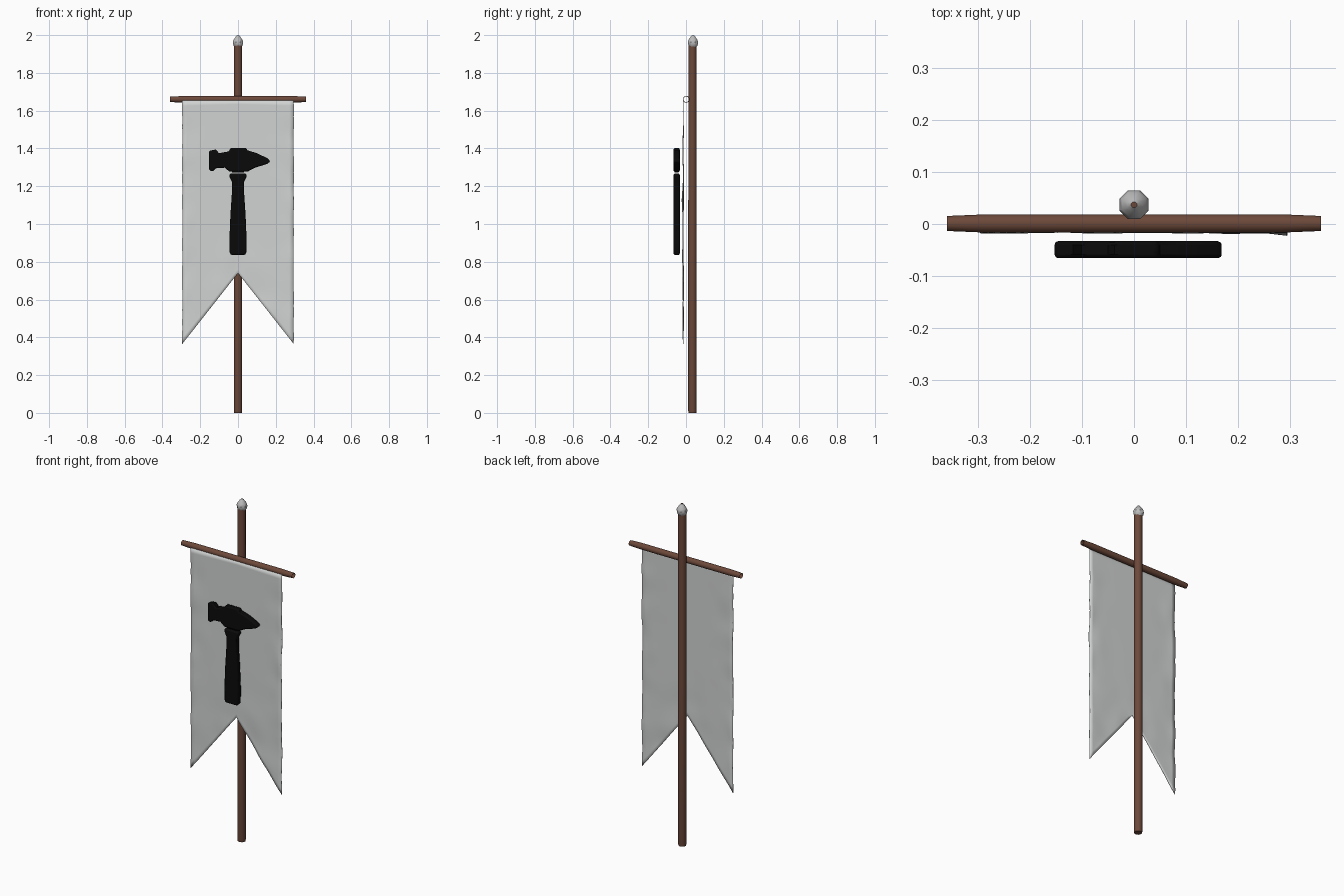
import bpy, bmesh, math
from mathutils import Matrix, noise, Vector

cube = bpy.data.objects.get("Cube")
if cube:
    bpy.data.objects.remove(cube, do_unlink=True)


def material(name, rgb, rough=0.8):
    m = bpy.data.materials.new(name)
    m.use_nodes = True
    m.diffuse_color = (*rgb, 1)
    bsdf = m.node_tree.nodes["Principled BSDF"]
    bsdf.inputs["Base Color"].default_value = (*rgb, 1)
    bsdf.inputs["Roughness"].default_value = rough
    return m


wood = material("brown wood", (0.15, 0.066, 0.042))
cloth_grey = material("pale grey cloth", (0.64, 0.65, 0.65))
metal = material("grey metal", (0.50, 0.50, 0.50))
black = material("black emblem", (0.003, 0.003, 0.003))


def finish(name, bm, mats, angle=40):
    bmesh.ops.recalc_face_normals(bm, faces=bm.faces)
    mesh = bpy.data.meshes.new(name)
    bm.to_mesh(mesh)
    bm.free()
    for m in mats:
        mesh.materials.append(m)
    ob = bpy.data.objects.new(name, mesh)
    bpy.context.collection.objects.link(ob)
    bpy.ops.object.select_all(action="DESELECT")
    ob.select_set(True)
    bpy.context.view_layer.objects.active = ob
    bpy.ops.object.shade_smooth_by_angle(angle=math.radians(angle))
    return ob


def lathe(name, profile, sides, place, mats, caps=True, tip_mat=0):
    """Turn (radius, height) pairs around z, then place the result."""
    bm = bmesh.new()
    rings = [[bm.verts.new((r * math.cos(a), r * math.sin(a), z))
              for a in (2 * math.pi * (i + 0.5) / sides for i in range(sides))]
             for r, z in profile]
    for low, high in zip(rings, rings[1:]):
        for i in range(sides):
            j = (i + 1) % sides
            bm.faces.new((low[i], low[j], high[j], high[i]))
    if caps:
        bm.faces.new(rings[0][::-1])
        bm.faces.new(rings[-1]).material_index = tip_mat
    bm.transform(place)
    return finish(name, bm, mats)


def plate(name, outline, y_front, y_back):
    """Extrude an (x, z) outline along y and round its rim."""
    bm = bmesh.new()
    face = bm.faces.new([bm.verts.new((x, y_front, z)) for x, z in outline])
    out = bmesh.ops.extrude_face_region(bm, geom=[face])
    moved = [v for v in out["geom"] if isinstance(v, bmesh.types.BMVert)]
    bmesh.ops.translate(bm, verts=moved, vec=(0, y_back - y_front, 0))
    ob = finish(name, bm, [black])
    bevel = ob.modifiers.new("rounded rim", "BEVEL")
    bevel.width = 0.007
    bevel.segments = 2
    bevel.limit_method = "ANGLE"
    bevel.angle_limit = math.radians(60)
    return ob


# Upright pole and pointed cap
pole_y = 0.034
lathe("pole", [(0.021, 0), (0.023, 0.01), (0.023, 1.0), (0.022, 1.95)], 12,
      Matrix.Translation((0, pole_y, 0)), [wood])
lathe("finial", [(0.018, 1.934), (0.026, 1.945), (0.030, 1.963), (0.025, 1.976),
                 (0.013, 1.992), (0.006, 2.0)], 8,
      Matrix.Translation((0, pole_y + 0.003, 0)), [metal, wood], tip_mat=1)

# Hollow crossbar, open at both ends
lathe("crossbar", [(0.015, -0.36), (0.018, -0.29), (0.018, 0.29), (0.015, 0.36)], 12,
      Matrix.Translation((0, 0.001, 1.66)) @ Matrix.Rotation(math.pi / 2, 4, "Y"),
      [wood], caps=False)

# Swallow-tailed cloth, creased near its sides and tails
half, top, tip, notch = 0.295, 1.655, 0.365, 0.74
bm = bmesh.new()
bmesh.ops.create_grid(bm, x_segments=24, y_segments=44, size=1)
for v in bm.verts:
    u, t = v.co.x, (1 - v.co.y) / 2
    bottom = notch + (tip - notch) * abs(u)
    z = top + (bottom - top) * t
    loose = max(abs(u) ** 4, t ** 6) * min(1, t * 6)
    crease = noise.noise(Vector((u * 2.5, z * 7, 3))) * 0.010 * loose
    x = u * half + noise.noise(Vector((u, z * 14, 8))) * 0.004 * u ** 8
    v.co = (x, -0.015 + crease, z)
cloth = finish("banner_cloth", bm, [cloth_grey], 60)
solid = cloth.modifiers.new("thickness", "SOLIDIFY")
solid.thickness = 0.003
solid.offset = 0

# Hammer emblem: head, collar and grip
front, back = -0.066, -0.033
plate("hammer_head",
      [(-0.153, 1.285), (-0.135, 1.278), (-0.115, 1.295), (-0.07, 1.298),
       (-0.045, 1.277), (0.05, 1.277), (0.09, 1.298), (0.155, 1.318),
       (0.172, 1.332), (0.158, 1.347), (0.10, 1.375), (0.05, 1.39),
       (0.045, 1.402), (-0.038, 1.402), (-0.05, 1.384), (-0.10, 1.375),
       (-0.118, 1.394), (-0.153, 1.388)], front, back)


def mirrored(side):
    return side + [(-x, z) for x, z in reversed(side)]


plate("hammer_collar", mirrored([(0.032, 1.284), (0.034, 1.272)]), front + 0.004, back - 0.004)
plate("hammer_grip",
      mirrored([(0.038, 0.836), (0.044, 0.85), (0.045, 0.93), (0.04, 1.05),
                (0.032, 1.17), (0.033, 1.225), (0.045, 1.25), (0.045, 1.267)]),
      front, back)
